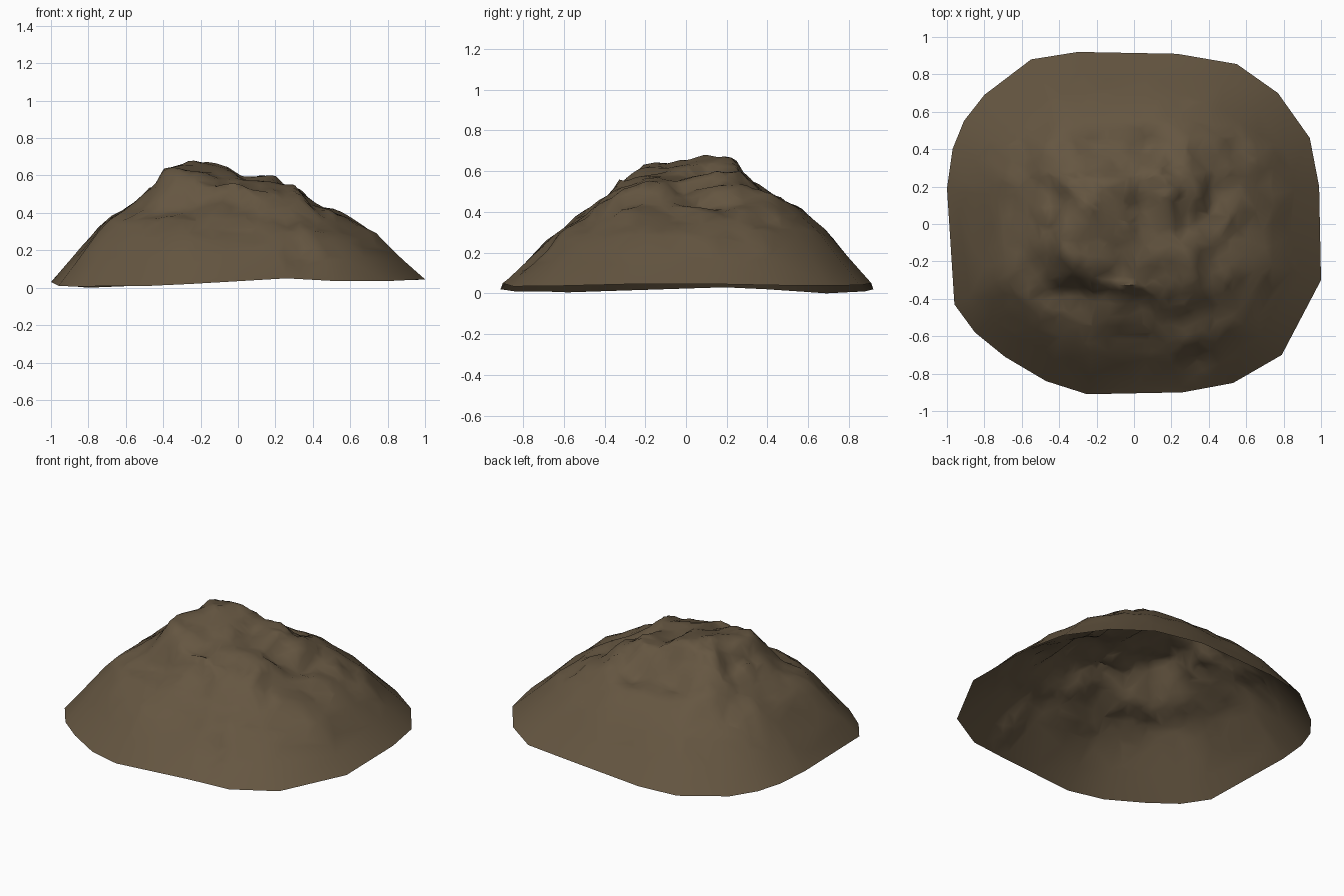
import bpy, bmesh
from math import exp
from mathutils import Vector, noise

if "Cube" in bpy.data.objects:
    bpy.data.objects.remove(bpy.data.objects["Cube"], do_unlink=True)

# Rim of the mound, counter-clockwise
RIM = [(-1, .19, .03), (-.97, .4, .02), (-.91, .55, .01), (-.8, .69, 0), (-.55, .88, .01),
       (-.3, .92, .02), (.23, .91, .05), (.55, .855, .04), (.77, .7, .04), (.94, .46, .04),
       (.99, .2, .045), (1, -.3, .045), (.79, -.7, .035), (.53, -.85, .035), (.26, -.9, .05),
       (-.25, -.91, .02), (-.47, -.84, .01), (-.69, -.71, .01), (-.85, -.58, .005), (-.96, -.43, .01)]
# Ridge heights across x and y, and slope from middle to rim
RIDGE_X = [(-1, .03), (-.7, .37), (-.55, .45), (-.41, .58), (-.36, .67), (-.28, .69), (-.05, .64),
           (.02, .59), (.2, .6), (.25, .55), (.31, .53), (.4, .44), (.6, .37), (.77, .26), (1, .045)]
RIDGE_Y = [(-.92, .02), (-.73, .24), (-.5, .41), (-.38, .49), (-.32, .58), (-.1, .64), (.1, .69),
           (.24, .65), (.28, .57), (.43, .46), (.57, .42), (.7, .32), (.92, .04)]
SLOPE = [(0, .7), (.3, .64), (.4, .56), (.55, .45), (.75, .285), (1, 0)]
# Hollows and knobs: x, y, radius, height
DENTS = [(-.3, -.4, .12, -.06), (-.48, -.26, .09, -.03), (.33, -.72, .07, -.04),
         (.12, 0, .1, -.04), (.3, .02, .09, -.04), (.05, -.6, .25, -.035),
         (-.48, .2, .06, -.03), (.5, -.5, .15, -.025), (.05, .45, .08, -.025)]
SPLIT, RINGS = 5, 30
MIDDLE = Vector((-.12, .05, 0))


def along(profile, u):
    for (a, p), (b, q) in zip(profile, profile[1:]):
        if u <= b:
            return p + (q - p) * max(0, (u - a) / (b - a))
    return profile[-1][1]


def surface_point(edge, t):
    p = MIDDLE.lerp(edge, t)
    x, y = p.x, p.y
    rim_z = edge.z * t ** 4
    # The summit is a tilted slab falling toward the front and left
    slab = .68 + .2 * (y - .1) - .15 * (x + .28)
    z = min(along(RIDGE_X, x), along(RIDGE_Y, y), along(SLOPE, t) + rim_z, slab)
    # Crags are strongest on the shoulders and fade toward skirt and summit
    crag = max(0, min(1, (.9 - t) / .3)) * min(1, t / .35) * (.4 if y > .45 else 1)
    rough = noise.noise(Vector((x * 8, y * 8, 1.7)))
    ridge = abs(noise.noise(Vector((x * 6, y * 6, 6.2))))
    z += crag * (.03 * rough - .04 * ridge + .008)
    for dx, dy, r, h in DENTS:
        z += h * exp(-((x - dx) ** 2 + (y - dy) ** 2) / r ** 2)
    # Sideways shifts give small folds
    shift = noise.noise_vector(Vector((x * 7, y * 7, 3))) * .03 * crag
    return Vector((x + shift.x, y + shift.y, edge.z if t == 1 else max(z, rim_z)))


# Hollow mound, open underneath
edges = []
for a, b in zip(RIM, RIM[1:] + RIM[:1]):
    edges += [Vector(a).lerp(Vector(b), k / SPLIT) for k in range(SPLIT)]

bm = bmesh.new()
peak = bm.verts.new(surface_point(edges[0], 0))
rings = [[bm.verts.new(surface_point(e, r / RINGS)) for e in edges] for r in range(1, RINGS + 1)]
count = len(edges)
for i in range(count):
    j = (i + 1) % count
    bm.faces.new((peak, rings[0][i], rings[0][j]))
    for inner, outer in zip(rings, rings[1:]):
        bm.faces.new((inner[i], outer[i], outer[j], inner[j]))

mesh = bpy.data.meshes.new("rocky_mound")
bm.to_mesh(mesh)
bm.free()
mound = bpy.data.objects.new("rocky_mound", mesh)
bpy.context.collection.objects.link(mound)

# Brown earth
earth = bpy.data.materials.new("brown_earth")
earth.use_nodes = True
colour = (.13, .093, .053, 1)
earth.diffuse_color = colour
earth.node_tree.nodes["Principled BSDF"].inputs["Base Color"].default_value = colour
mesh.materials.append(earth)

# Fewer, irregular facets with soft shading
facets = mound.modifiers.new("facets", 'DECIMATE')
facets.ratio = .3
bpy.context.view_layer.objects.active = mound
mound.select_set(True)
bpy.ops.object.modifier_apply(modifier="facets")
bpy.ops.object.shade_smooth_by_angle(angle=1.0)
